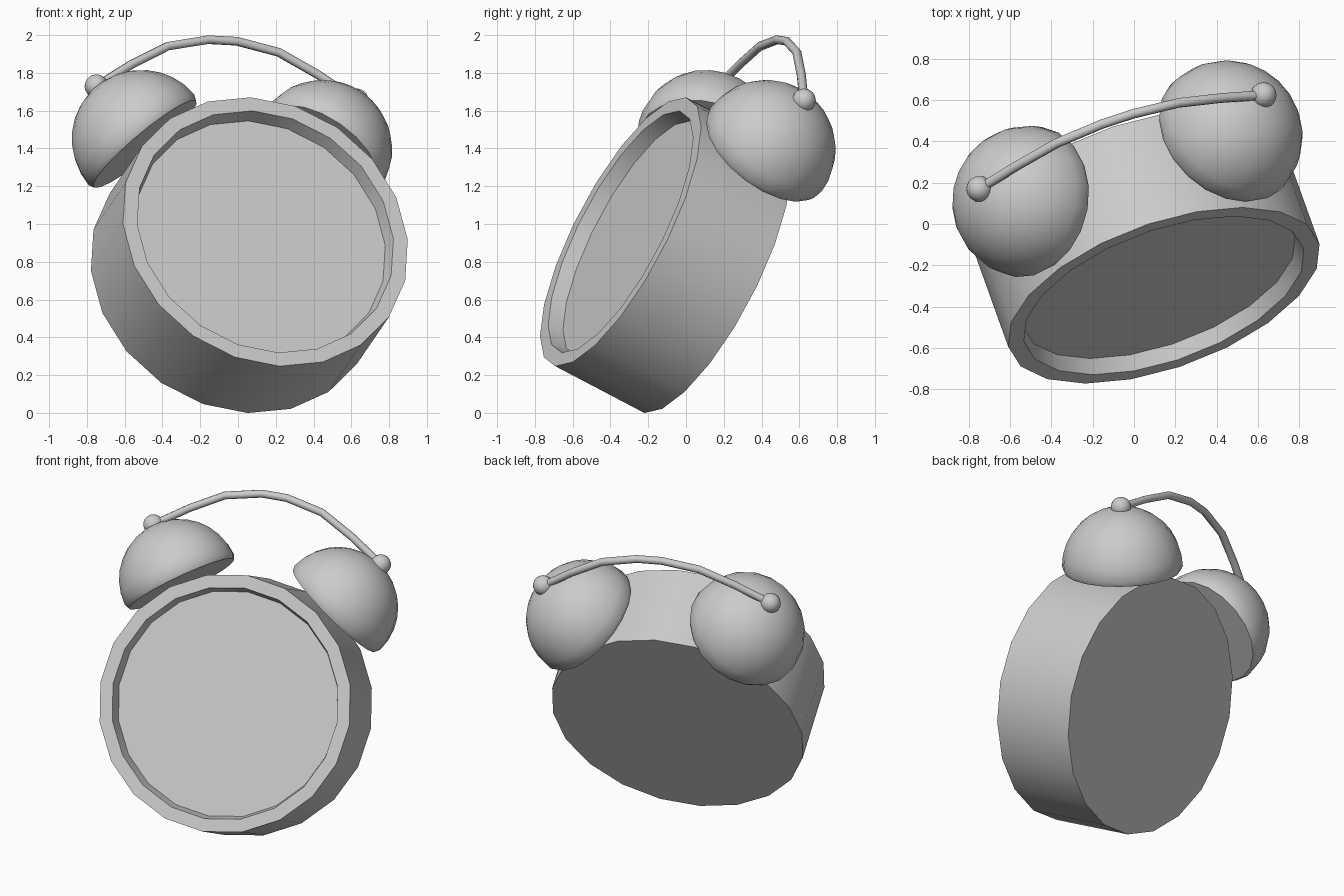
import bpy, bmesh, math
from mathutils import Matrix, Vector

cube = bpy.data.objects.get("Cube")
if cube:
    bpy.data.objects.remove(cube, do_unlink=True)

grey = bpy.data.materials.new("plain_grey")
grey.use_nodes = True
COLOUR = (0.6, 0.6, 0.6, 1)
grey.diffuse_color = COLOUR
grey.node_tree.nodes["Principled BSDF"].inputs["Base Color"].default_value = COLOUR

# Frame of the tilted clock: x to its side, y to its back, z to its top
back = Vector((-0.303, 0.844, -0.443)).normalized()
up = Vector((-0.095, 0.435, 0.895))
up = (up - back * up.dot(back)).normalized()
side = back.cross(up)
FRAME = Matrix((side, back, up)).transposed().to_4x4()
FRAME.translation = (0.06, -0.11, 0.835)


def finish(obj, matrix):
    obj.matrix_world = matrix
    obj.data.materials.append(grey)
    if obj.type == 'MESH':
        bpy.ops.object.select_all(action='DESELECT')
        obj.select_set(True)
        bpy.context.view_layer.objects.active = obj
        bpy.ops.object.shade_smooth_by_angle(angle=math.radians(35))
    return obj


def lathe(name, profile, sides, matrix):
    """Turn (radius, height) points about local z and cap open ends."""
    bm = bmesh.new()
    rings = []
    for r, h in profile:
        if r == 0:
            rings.append([bm.verts.new((0, 0, h))] * sides)
        else:
            rings.append([bm.verts.new((r * math.cos(a), r * math.sin(a), h))
                          for a in (math.tau * i / sides for i in range(sides))])
    for lo, hi in zip(rings, rings[1:]):
        for i in range(sides):
            j = (i + 1) % sides
            bm.faces.new(dict.fromkeys((lo[i], lo[j], hi[j], hi[i])))
    for ring, (r, h) in ((rings[0], profile[0]), (rings[-1], profile[-1])):
        if r:
            bm.faces.new(ring)
    bmesh.ops.recalc_face_normals(bm, faces=bm.faces)
    mesh = bpy.data.meshes.new(name)
    bm.to_mesh(mesh)
    bm.free()
    obj = bpy.data.objects.new(name, mesh)
    bpy.context.collection.objects.link(obj)
    return finish(obj, matrix)


# Drum body with raised rim and recessed dial, turned to face the front
to_front = FRAME @ Matrix.Rotation(math.pi / 2, 4, 'X')
lathe("clock_body",
      [(0.795, -0.28), (0.795, 0.28), (0.715, 0.28), (0.695, 0.20)],
      20, to_front)

# Domed bells and their knobs, leaning out on both sides
BELL_R, BELL_Y = 0.37, 0.085
dome = [(BELL_R - 0.015, -0.03)]
dome += [(BELL_R * math.cos(t), BELL_R * math.sin(t))
         for t in (math.pi / 2 * k / 8 for k in range(8))]
dome.append((0, BELL_R))
for label, sign in (("left", 1), ("right", -1)):
    lean = (FRAME @ Matrix.Translation((0, BELL_Y, 0))
            @ Matrix.Rotation(sign * math.radians(36), 4, 'Y'))
    lathe(label + "_bell", dome, 20, lean @ Matrix.Translation((0, 0, 0.86)))
    bpy.ops.mesh.primitive_uv_sphere_add(segments=16, ring_count=10, radius=0.063)
    knob = bpy.context.object
    knob.name = label + "_bell_knob"
    finish(knob, lean @ Matrix.Translation((0, 0, 1.235)))

# Carrying handle arched from knob to knob
half = [(0.08, 1.30), (0.31, 1.25), (0.52, 1.135), (0.725, 1.0)]
path = [(-x, z) for x, z in reversed(half)] + half
curve = bpy.data.curves.new("handle", 'CURVE')
curve.dimensions = '3D'
curve.bevel_depth = 0.024
curve.bevel_resolution = 2
curve.use_fill_caps = True
spline = curve.splines.new('POLY')
spline.points.add(len(path) - 1)
for point, (x, z) in zip(spline.points, path):
    point.co = (x, BELL_Y - 0.08 * (z - 1), z, 1)
handle = bpy.data.objects.new("handle", curve)
bpy.context.collection.objects.link(handle)
finish(handle, FRAME)
